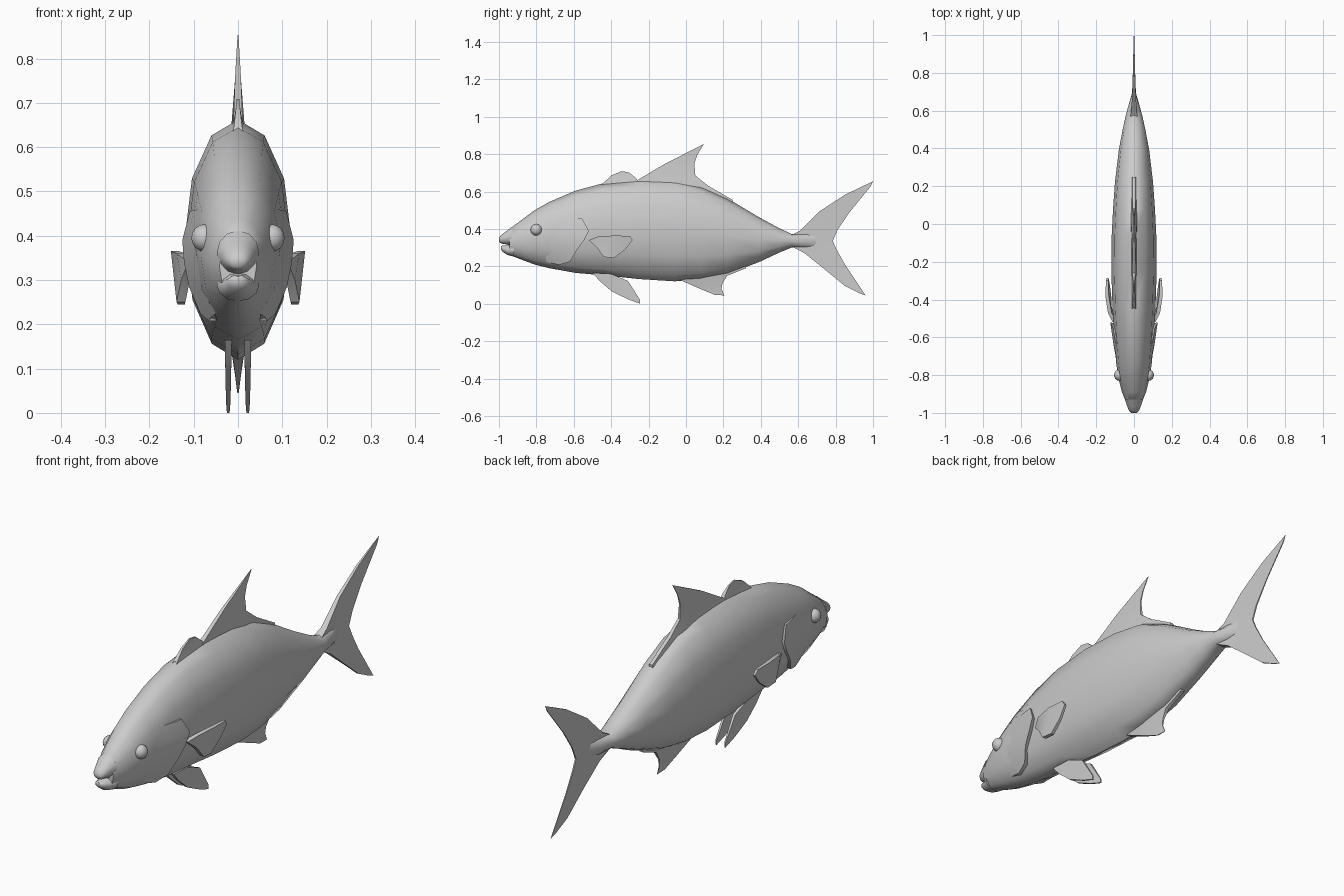
import bpy, bmesh, math

cube = bpy.data.objects.get("Cube")
if cube:
    bpy.data.objects.remove(cube, do_unlink=True)

grey = bpy.data.materials.new("plain grey")
grey.use_nodes = True
grey.diffuse_color = (0.6, 0.6, 0.6, 1)
grey.node_tree.nodes["Principled BSDF"].inputs["Base Color"].default_value = (0.6, 0.6, 0.6, 1)


def make(name, verts, faces, angle=50):
    """Build a closed, smooth-shaded mesh object."""
    bm = bmesh.new()
    vs = [bm.verts.new(v) for v in verts]
    for f in faces:
        bm.faces.new([vs[i] for i in f])
    bmesh.ops.recalc_face_normals(bm, faces=bm.faces)
    bmesh.ops.triangulate(bm, faces=[f for f in bm.faces if len(f.verts) > 4])
    me = bpy.data.meshes.new(name)
    bm.to_mesh(me)
    bm.free()
    me.materials.append(grey)
    ob = bpy.data.objects.new(name, me)
    bpy.context.collection.objects.link(ob)
    bpy.ops.object.select_all(action='DESELECT')
    ob.select_set(True)
    bpy.context.view_layer.objects.active = ob
    bpy.ops.object.shade_smooth_by_angle(angle=math.radians(angle))
    return ob


def loft(name, sections, sides=12):
    """Skin elliptical rings given as (y, top z, bottom z, half width)."""
    verts, faces = [], []
    for y, top, bot, w in sections:
        for k in range(sides):
            a = 2 * math.pi * k / sides
            verts.append((w * math.sin(a), y, (top + bot) / 2 + (top - bot) / 2 * math.cos(a)))
    for s in range(len(sections) - 1):
        for k in range(sides):
            j = (k + 1) % sides
            faces.append((s * sides + k, s * sides + j, (s + 1) * sides + j, (s + 1) * sides + k))
    faces.append(tuple(range(sides)))
    faces.append(tuple(range(len(verts) - sides, len(verts))))
    return make(name, verts, faces, 60)


def fin(name, outline, centre=lambda y, z: 0.0):
    """Tapered plate from an outline of (y, z, half thickness)."""
    n = len(outline)
    verts = [(centre(y, z) + s * t, y, z) for s in (1, -1) for y, z, t in outline]
    faces = [tuple(range(n)), tuple(range(n, 2 * n))]
    faces += [(i, (i + 1) % n, n + (i + 1) % n, n + i) for i in range(n)]
    return make(name, verts, faces, 40)


# Body, from snout to tail stalk
BODY = [
    (-0.945, 0.400, 0.262, 0.042), (-0.89, 0.440, 0.240, 0.064),
    (-0.81, 0.500, 0.210, 0.084), (-0.73, 0.545, 0.190, 0.095),
    (-0.59, 0.605, 0.165, 0.106), (-0.44, 0.645, 0.152, 0.114),
    (-0.25, 0.662, 0.132, 0.120), (-0.06, 0.655, 0.120, 0.118),
    (0.08, 0.630, 0.128, 0.111), (0.22, 0.565, 0.158, 0.101),
    (0.395, 0.460, 0.225, 0.080), (0.50, 0.403, 0.274, 0.060),
    (0.565, 0.373, 0.301, 0.046), (0.64, 0.375, 0.298, 0.026),
    (0.71, 0.380, 0.300, 0.005)]
loft("body", BODY)

# Parted jaws
loft("upper_jaw", [(-0.93, 0.412, 0.310, 0.048), (-0.965, 0.385, 0.318, 0.036),
                   (-0.988, 0.368, 0.322, 0.027), (-1.0, 0.352, 0.330, 0.014)])
loft("lower_jaw", [(-0.92, 0.325, 0.252, 0.048), (-0.955, 0.312, 0.261, 0.034),
                   (-0.98, 0.312, 0.278, 0.024), (-0.99, 0.308, 0.290, 0.012)])


def side_x(y, z):
    """Half width of the body at a given point on its flank."""
    for a, b in zip(BODY, BODY[1:]):
        if a[0] <= y <= b[0]:
            f = (y - a[0]) / (b[0] - a[0])
            top, bot, w = (a[i] + f * (b[i] - a[i]) for i in (1, 2, 3))
            u = (z - (top + bot) / 2) / ((top - bot) / 2)
            return w * math.sqrt(max(0.0, 1 - u * u))
    return 0.0


# Caudal fin
fin("tail_fin", [
    (0.56, 0.365, 0.020), (0.61, 0.390, 0.014), (0.715, 0.495, 0.008), (0.85, 0.583, 0.005),
    (1.0, 0.655, 0.001), (0.985, 0.625, 0.002), (0.875, 0.490, 0.002), (0.81, 0.395, 0.003),
    (0.785, 0.335, 0.003), (0.805, 0.290, 0.003), (0.85, 0.210, 0.002), (0.96, 0.045, 0.001),
    (0.93, 0.055, 0.002), (0.85, 0.095, 0.005), (0.74, 0.185, 0.008), (0.635, 0.270, 0.014),
    (0.56, 0.308, 0.020)])

# Fins along the back and belly
fin("front_dorsal_fin", [
    (-0.46, 0.625, 0.014), (-0.44, 0.648, 0.009), (-0.40, 0.685, 0.005), (-0.345, 0.709, 0.003),
    (-0.305, 0.702, 0.003), (-0.265, 0.670, 0.008), (-0.25, 0.640, 0.014)])
fin("rear_dorsal_fin", [
    (-0.29, 0.645, 0.014), (-0.25, 0.667, 0.010), (-0.11, 0.750, 0.007), (-0.005, 0.803, 0.004),
    (0.095, 0.853, 0.001), (0.060, 0.795, 0.002), (0.045, 0.750, 0.003), (0.05, 0.685, 0.006),
    (0.12, 0.630, 0.008), (0.25, 0.555, 0.008), (0.25, 0.530, 0.012), (0.05, 0.610, 0.018)])
fin("anal_fin", [
    (-0.05, 0.135, 0.014), (-0.005, 0.115, 0.010), (0.075, 0.080, 0.006), (0.155, 0.047, 0.002),
    (0.205, 0.045, 0.001), (0.190, 0.080, 0.002), (0.195, 0.110, 0.004), (0.22, 0.150, 0.008),
    (0.32, 0.190, 0.008), (0.32, 0.215, 0.012), (0.10, 0.160, 0.018)])


def pectoral_x(y, z):
    """Bend the fin outward from its root, then straight back."""
    return 0.105 + 0.037 * min(1.0, (y + 0.52) / 0.08) - 0.12 * (0.36 - z)


# Gill cover outline: rear edge points, each with a flush front point
REAR = [(-0.555, 0.455), (-0.52, 0.390), (-0.545, 0.340), (-0.585, 0.285), (-0.62, 0.225), (-0.68, 0.208)]
FRONT = [(-0.66, 0.460), (-0.72, 0.400), (-0.73, 0.350), (-0.74, 0.300), (-0.75, 0.250), (-0.75, 0.225)]

for side, s in (("left", 1), ("right", -1)):
    # Pectoral fin
    fin(side + "_pectoral_fin", [
        (-0.52, 0.340, 0.010), (-0.47, 0.360, 0.010), (-0.38, 0.365, 0.009), (-0.30, 0.362, 0.006),
        (-0.285, 0.340, 0.005), (-0.325, 0.290, 0.006), (-0.385, 0.245, 0.008), (-0.44, 0.250, 0.010),
        (-0.475, 0.300, 0.010)], lambda y, z: s * pectoral_x(y, z))

    # Pelvic fin
    fin(side + "_pelvic_fin", [
        (-0.50, 0.165, 0.008), (-0.46, 0.120, 0.007), (-0.395, 0.065, 0.006), (-0.31, 0.024, 0.005),
        (-0.245, 0.0, 0.003), (-0.245, 0.020, 0.003), (-0.28, 0.075, 0.005), (-0.31, 0.122, 0.006),
        (-0.40, 0.160, 0.008)], lambda y, z: s * 0.022)

    # Gill cover with a raised rear edge that folds back into the body
    n = len(REAR)
    verts = []
    for (fy, fz), (ry, rz) in zip(FRONT, REAR):
        lift = 0.006 if (ry, rz) == REAR[0] else 0.016
        my, mz = (fy + ry) / 2, (fz + rz) / 2
        verts += [(s * (side_x(fy, fz) - 0.003), fy, fz),
                  (s * (side_x(my, mz) + lift / 2), my, mz),
                  (s * (side_x(ry, rz) + lift), ry, rz),
                  (s * (side_x(ry, rz) - 0.02), ry - 0.012, rz)]
    faces = [(4 * i + a, 4 * i + (a + 1) % 4, 4 * i + 4 + (a + 1) % 4, 4 * i + 4 + a)
             for i in range(n - 1) for a in range(4)]
    faces += [(0, 1, 2, 3), tuple(4 * n - 4 + a for a in range(4))]
    make(side + "_gill_cover", verts, faces, 50)

    # Eye
    bpy.ops.mesh.primitive_uv_sphere_add(segments=14, ring_count=8, radius=0.031,
                                         location=(s * 0.075, -0.80, 0.395))
    eye = bpy.context.object
    eye.name = side + "_eye"
    eye.data.materials.append(grey)
    bpy.ops.object.shade_smooth_by_angle(angle=math.radians(60))
